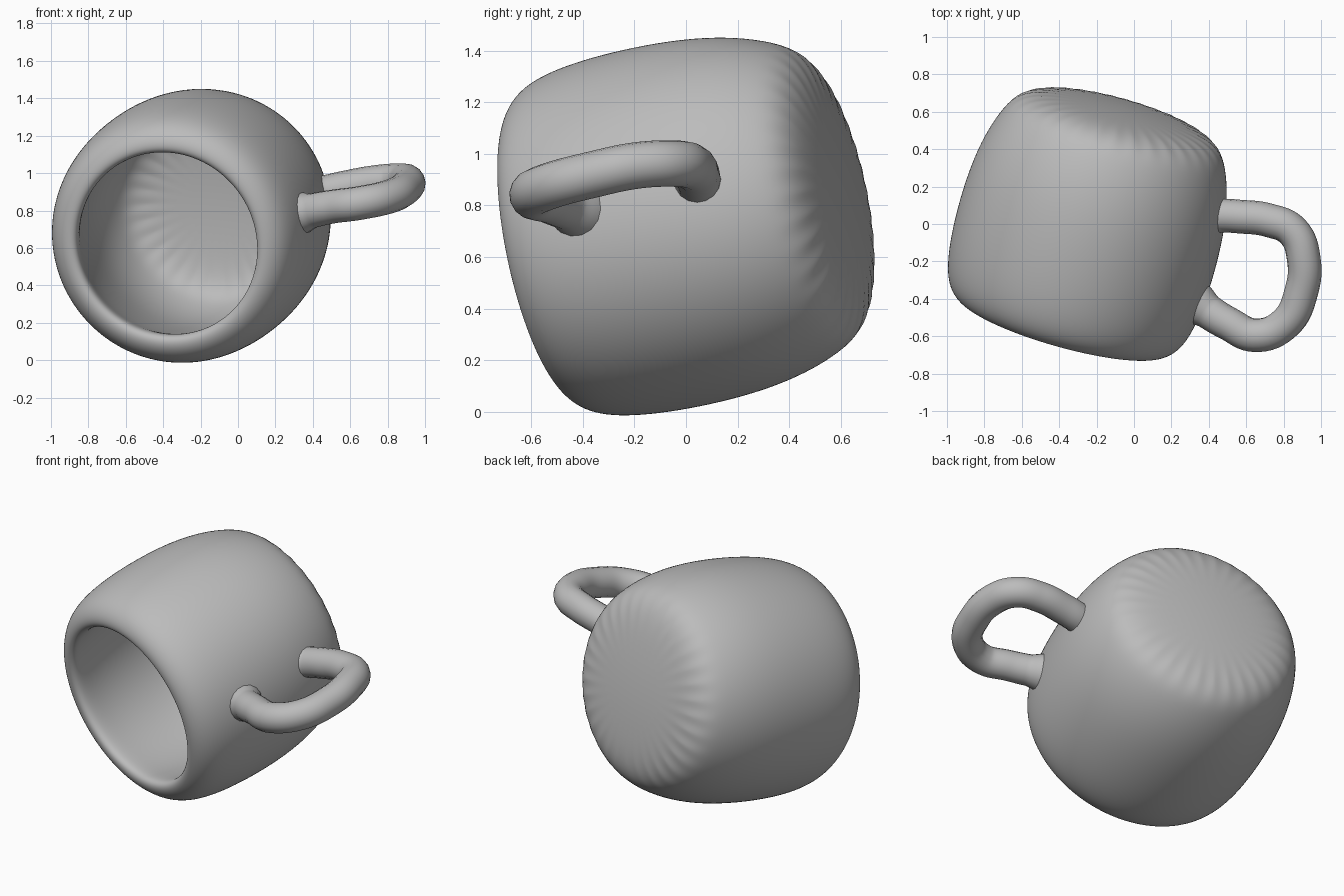
import bpy, bmesh, math
from mathutils import Vector

cube = bpy.data.objects.get("Cube")
if cube:
    bpy.data.objects.remove(cube, do_unlink=True)

SIDES = 32
CENTRE = Vector((-0.235, -0.01, 0.73))
AXIS = Vector((0.265, 0.943, 0.20)).normalized()   # from the mouth to the base

grey = bpy.data.materials.new("plain grey")
grey.use_nodes = True
grey.diffuse_color = (0.5, 0.5, 0.5, 1)
grey.node_tree.nodes["Principled BSDF"].inputs["Base Color"].default_value = (0.5, 0.5, 0.5, 1)


def add_object(name, data):
    ob = bpy.data.objects.new(name, data)
    bpy.context.collection.objects.link(ob)
    data.materials.append(grey)
    return ob


# Cup: rings (distance along axis, radius) from the base, over the rim, to the inner floor
rings = [(0.67, 0.50), (0.50, 0.63), (0.2, 0.71), (-0.2, 0.715), (-0.45, 0.68),
         (-0.55, 0.615), (-0.58, 0.54), (-0.555, 0.495), (-0.48, 0.505),
         (-0.3, 0.55), (0.15, 0.61), (0.42, 0.55), (0.56, 0.44)]
bm = bmesh.new()
loops = []
for t, r in rings:
    loops.append([bm.verts.new((r * math.cos(a), r * math.sin(a), t))
                  for a in (math.tau * i / SIDES for i in range(SIDES))])
for low, high in zip(loops, loops[1:]):
    for i in range(SIDES):
        j = (i + 1) % SIDES
        bm.faces.new((low[i], low[j], high[j], high[i]))
bm.faces.new(loops[0])
bm.faces.new(loops[-1])
bmesh.ops.recalc_face_normals(bm, faces=bm.faces)
for f in bm.faces:
    f.smooth = True
mesh = bpy.data.meshes.new("cup_body")
bm.to_mesh(mesh)
bm.free()
cup = add_object("cup_body", mesh)
cup.location = CENTRE
cup.rotation_mode = 'QUATERNION'
cup.rotation_quaternion = AXIS.to_track_quat('Z', 'Y')
sub = cup.modifiers.new("smooth", 'SUBSURF')
sub.levels = sub.render_levels = 3

# Handle: a round tube along a loop, flared where it meets the cup
path = [(0.33, -0.42, 0.785), (0.40, -0.47, 0.80), (0.50, -0.53, 0.82),
        (0.65, -0.595, 0.84), (0.81, -0.53, 0.875), (0.895, -0.36, 0.92),
        (0.908, -0.19, 0.955), (0.85, -0.04, 0.962), (0.72, 0.02, 0.95),
        (0.56, 0.04, 0.92), (0.47, 0.045, 0.90), (0.40, 0.04, 0.89)]
flare = {0: 1.3, 1: 1.03, len(path) - 1: 1.15}
curve = bpy.data.curves.new("handle", 'CURVE')
curve.dimensions = '3D'
curve.bevel_depth = 0.09
curve.bevel_resolution = 6
curve.resolution_u = 8
curve.use_fill_caps = True
spline = curve.splines.new('BEZIER')
spline.bezier_points.add(len(path) - 1)
for i, (point, co) in enumerate(zip(spline.bezier_points, path)):
    point.co = co
    point.radius = flare.get(i, 1.0)
    point.handle_left_type = point.handle_right_type = 'AUTO'
spline.use_smooth = True
handle = add_object("handle", curve)
bpy.ops.object.select_all(action='DESELECT')
handle.select_set(True)
bpy.context.view_layer.objects.active = handle
bpy.ops.object.convert(target='MESH')
bpy.ops.object.shade_smooth_by_angle(angle=math.radians(40))
